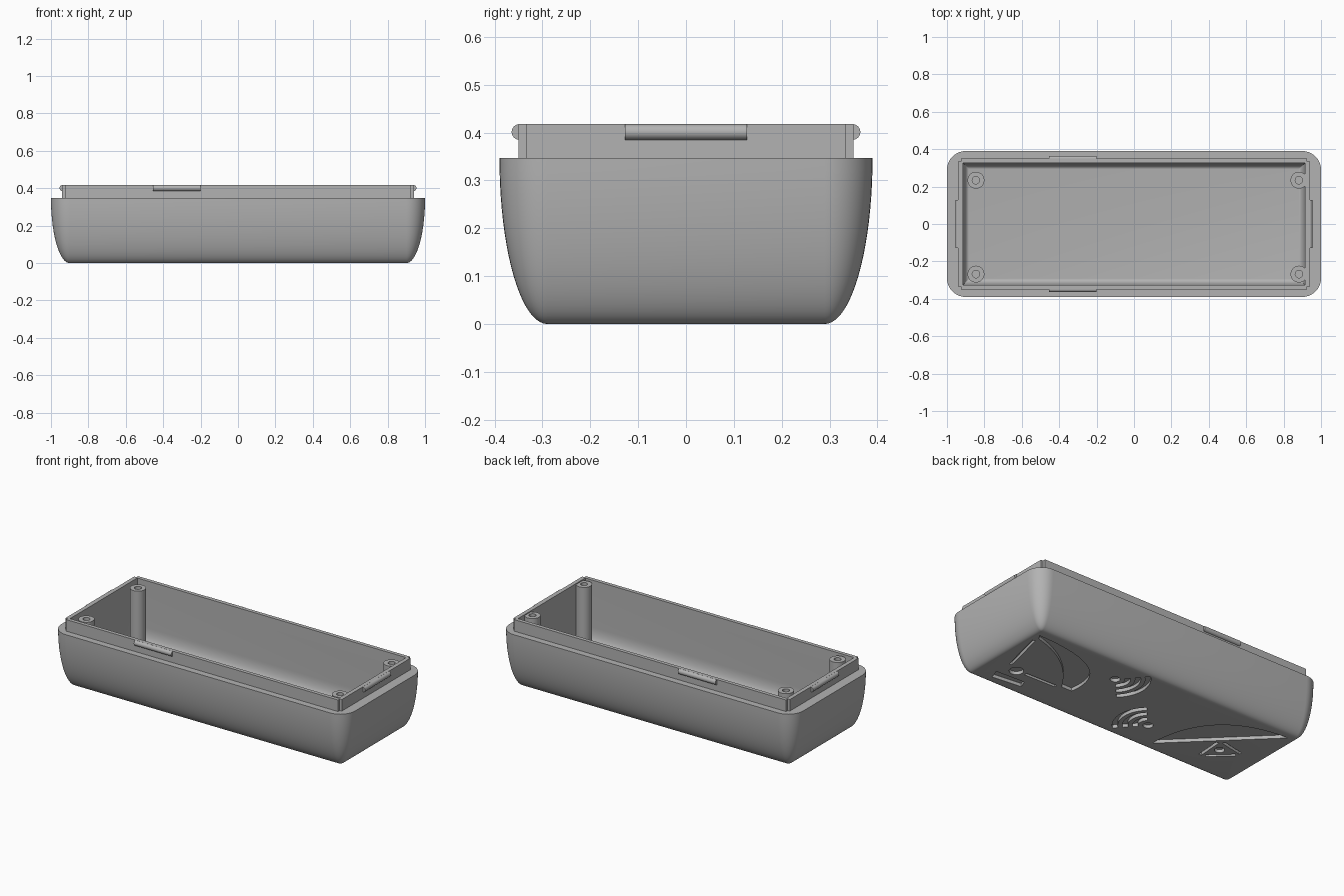
import bpy, bmesh
from math import sin, cos, pi, radians
from mathutils import Vector

old = bpy.data.objects.get("Cube")
if old:
    bpy.data.objects.remove(old, do_unlink=True)

grey = bpy.data.materials.new("plain grey")
grey.use_nodes = True
grey.diffuse_color = (0.45, 0.45, 0.45, 1)
grey.node_tree.nodes["Principled BSDF"].inputs["Base Color"].default_value = (0.45, 0.45, 0.45, 1)


def finish(name, bm):
    bmesh.ops.recalc_face_normals(bm, faces=bm.faces)
    mesh = bpy.data.meshes.new(name)
    bm.to_mesh(mesh)
    bm.free()
    mesh.materials.append(grey)
    obj = bpy.data.objects.new(name, mesh)
    bpy.context.collection.objects.link(obj)
    return obj


def activate(obj):
    bpy.ops.object.select_all(action='DESELECT')
    obj.select_set(True)
    bpy.context.view_layer.objects.active = obj


def smooth(obj):
    activate(obj)
    bpy.ops.object.shade_smooth_by_angle(angle=radians(30))


def loft(bm, rings):
    """Skin closed rings in order and cap both ends."""
    loops = [[bm.verts.new(p) for p in ring] for ring in rings]
    n = len(loops[0])
    for a, b in zip(loops, loops[1:]):
        for i in range(n):
            j = (i + 1) % n
            bm.faces.new((a[i], a[j], b[j], b[i]))
    bm.faces.new(loops[0][::-1])
    bm.faces.new(loops[-1])


def round_rect(hx, hy, r, z, steps=10):
    pts = []
    for k, (sx, sy) in enumerate(((1, 1), (-1, 1), (-1, -1), (1, -1))):
        for i in range(steps + 1):
            a = (k + i / steps) * pi / 2
            pts.append((sx * (hx - r) + r * cos(a), sy * (hy - r) + r * sin(a), z))
    return pts


def circle(x, y, r, z, n=32):
    return [(x + r * cos(2 * pi * i / n), y + r * sin(2 * pi * i / n), z) for i in range(n)]


def box(name, x0, x1, y0, y1, z0, z1):
    bm = bmesh.new()
    loft(bm, [[(x0, y0, z), (x1, y0, z), (x1, y1, z), (x0, y1, z)] for z in (z0, z1)])
    return finish(name, bm)


# Tray: rounded outside, flat rim, hollow inside with a filleted floor
RIM, TOP = 0.347, 0.418
rings = []
for i in range(21):
    t = i / 20 * pi / 2
    d = 0.1 * (1 - sin(t))
    rings.append(round_rect(1 - d, 0.39 - d, max(0.1 - d, 0.003), RIM * (1 - cos(t))))
rings.append(round_rect(0.915, 0.327, 0.003, RIM))
for i in range(11):
    t = i / 10 * pi / 2
    d = 0.033 * (1 - cos(t))
    rings.append(round_rect(0.915 - d, 0.327 - d, 0.003, 0.13 - 0.085 * sin(t)))
bm = bmesh.new()
loft(bm, rings)
tray = finish("tray", bm)

# Engraving on the underside: dishes, stands and signal waves
cut = bmesh.new()


def prism(pts):
    loft(cut, [[(p[0], p[1], z) for p in pts] for z in (-0.02, 0.02)])


def curve(p, q, ctrl, n=24):
    p, q, c = Vector(p), Vector(q), Vector(ctrl)
    return [p * (1 - t) ** 2 + c * 2 * t * (1 - t) + q * t * t for t in (i / n for i in range(n + 1))]


def strip(p, q, w=0.018):
    p, q = Vector(p), Vector(q)
    d = (q - p).normalized() * w / 2
    s = Vector((-d.y, d.x))
    prism([p + s, p - s, q - s, q + s])


def wave(x, y, r, mid, half=48, w=0.03, n=16):
    angles = [radians(mid - half + 2 * half * i / n) for i in range(n + 1)]
    outer = [(x + (r + w / 2) * cos(a), y + (r + w / 2) * sin(a)) for a in angles]
    inner = [(x + (r - w / 2) * cos(a), y + (r - w / 2) * sin(a)) for a in angles]
    prism(outer + inner[::-1])


for x, y, mid in ((0.26, 0.15, 180), (-0.2, -0.12, 0)):
    prism([p[:2] for p in circle(x, y, 0.028, 0)])
    for r in (0.07, 0.125, 0.18):
        wave(x, y, r, mid)

# First dish: thick crescent, feed arms, pivot and foot
crescent = curve((0.88, 0.25), (0.36, -0.1), (0.3, 0.24))
crescent += curve((0.43, -0.1), (0.86, 0.22), (0.58, 0.15))
prism(crescent)
strip((0.87, 0.19), (0.80, -0.09))
strip((0.67, -0.12), (0.46, -0.115))
prism([p[:2] for p in circle(0.73, -0.125, 0.04, 0)])
prism([(0.79, -0.26), (0.81, -0.2), (0.62, -0.19), (0.6, -0.24)])

# Second dish: filled bow with a triangular stand
prism(curve((-0.34, -0.254), (-0.87, 0.266), (-0.36, 0.24)))
strip((-0.61, -0.02), (-0.62, -0.18))
strip((-0.635, 0.0), (-0.78, -0.03))
strip((-0.65, -0.17), (-0.77, -0.06))
prism([p[:2] for p in circle(-0.67, -0.075, 0.028, 0)])

cutter = finish("engraving_cutter", cut)
cutter.hide_render = True
mod = tray.modifiers.new("engrave", 'BOOLEAN')
mod.operation = 'DIFFERENCE'
mod.solver = 'EXACT'
mod.object = cutter
activate(tray)
bpy.ops.object.modifier_apply(modifier=mod.name)
bpy.data.objects.remove(cutter, do_unlink=True)
smooth(tray)

# Raised lip: four thin walls leaving a notch at each outer corner
for s, side in ((-1, "front"), (1, "back")):
    box("lip_" + side, -0.926, 0.926, *sorted((s * 0.327, s * 0.35)), RIM, TOP)
for s, side in ((-1, "right"), (1, "left")):
    box("lip_" + side, *sorted((s * 0.915, s * 0.94)), -0.333, 0.333, RIM, TOP)


# Snap ridges on the lip
def ridge(name, start, end, r=0.0165, n=24):
    a, b = Vector(start), Vector(end)
    side = (b - a).normalized().cross(Vector((0, 0, 1)))
    bm = bmesh.new()
    loft(bm, [[c + side * r * cos(2 * pi * i / n) + Vector((0, 0, r * sin(2 * pi * i / n)))
               for i in range(n)] for c in (a, b)])
    smooth(finish(name, bm))


zr = TOP - 0.0167
for s, side in ((-1, "front"), (1, "back")):
    ridge("snap_ridge_" + side, (-0.455, s * 0.348, zr), (-0.2, s * 0.348, zr))
for s, side in ((-1, "right"), (1, "left")):
    ridge("snap_ridge_" + side, (s * 0.938, -0.127, zr), (s * 0.938, 0.127, zr))

# Screw posts with blind holes
for x, xs in ((-0.845, "right"), (0.882, "left")):
    for y, ys in ((-0.268, "front"), (0.234, "back")):
        bm = bmesh.new()
        loft(bm, [circle(x, y, r, z) for r, z in
                  ((0.045, 0.04), (0.045, 0.412), (0.02, 0.412), (0.02, 0.25))])
        smooth(finish("screw_post_" + ys + "_" + xs, bm))
